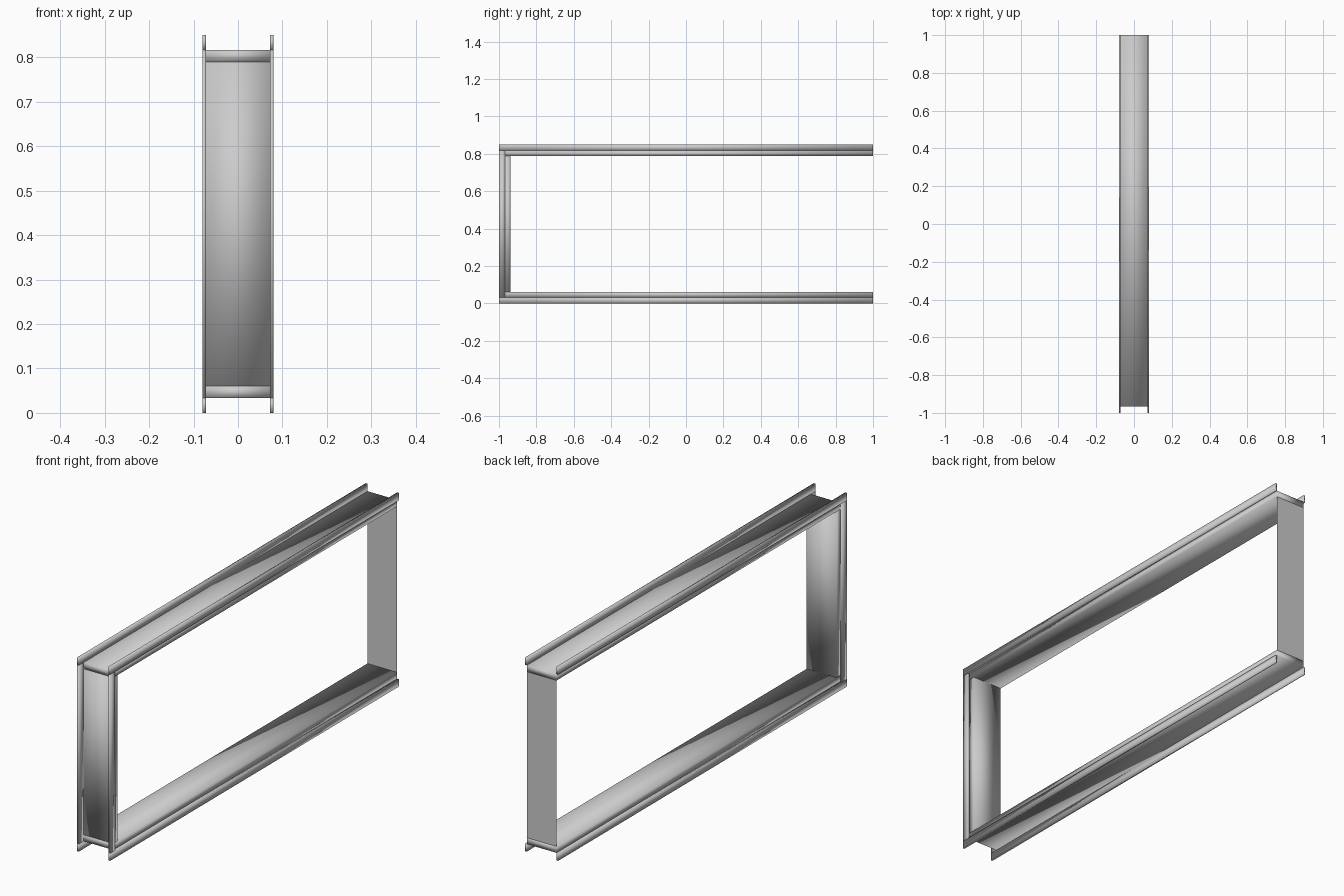
import bpy, bmesh

if "Cube" in bpy.data.objects:
    bpy.data.objects.remove(bpy.data.objects["Cube"])

H = 0.85      # overall height
LIP = 0.033   # height of the raised side lips
WEB = 0.028   # thickness of the flat web
XI, XO = 0.072, 0.08  # inner and outer half width

grey = bpy.data.materials.new("plain grey")
grey.diffuse_color = (0.6, 0.6, 0.6, 1)
grey.use_nodes = True
grey.node_tree.nodes["Principled BSDF"].inputs["Base Color"].default_value = grey.diffuse_color


def finish(name, bm):
    me = bpy.data.meshes.new(name)
    bm.to_mesh(me)
    bm.free()
    for p in me.polygons:
        p.use_smooth = True  # soft shading over the whole frame
    me.materials.append(grey)
    ob = bpy.data.objects.new(name, me)
    bpy.context.collection.objects.link(ob)
    return ob


def box(name, x, y, z):
    bm = bmesh.new()
    bmesh.ops.create_cube(bm, size=1)
    for v in bm.verts:
        v.co = [r[0] if c < 0 else r[1] for c, r in zip(v.co, (x, y, z))]
    return finish(name, bm)


# Top and bottom rails: flat web
box("bottom_web", (-XI, XI), (-1 + LIP, 1), (LIP, LIP + WEB))
box("top_web", (-XI, XI), (-1 + LIP, 1), (H - LIP - WEB, H - LIP))

# Front post web between the rails
box("front_post_web", (-XI, XI), (-1 + LIP, -1 + LIP + WEB),
    (LIP + WEB, H - LIP - WEB))

# Side lips along both rails and the front post
for side, x in (("left", (-XO, -XI)), ("right", (XI, XO))):
    box(side + "_bottom_lip", x, (-1, 1), (0, LIP))
    box(side + "_top_lip", x, (-1, 1), (H - LIP, H))
    box(side + "_post_lip", x, (-1, -1 + LIP), (LIP, H - LIP))

# Thin closing sheet at the back
bm = bmesh.new()
bm.faces.new([bm.verts.new(c) for c in (
    (XI, 1, LIP + WEB), (-XI, 1, LIP + WEB),
    (-XI, 1, H - LIP - WEB), (XI, 1, H - LIP - WEB))])
finish("back_sheet", bm)
